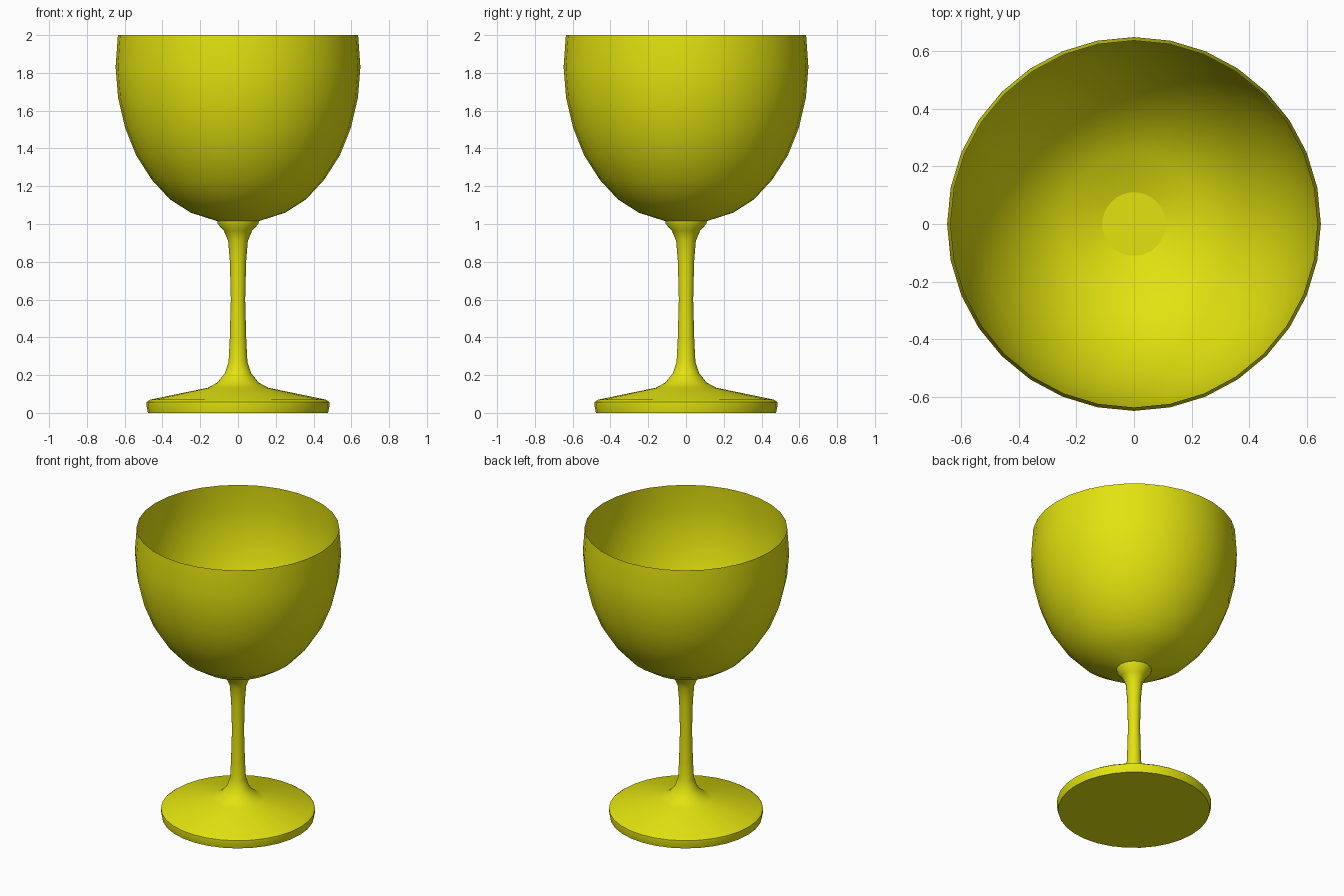
import bpy, bmesh, math

if "Cube" in bpy.data.objects:
    bpy.data.objects.remove(bpy.data.objects["Cube"])

SEGMENTS = 32

yellow = bpy.data.materials.new("yellow")
yellow.diffuse_color = (0.76, 0.76, 0.005, 1)
yellow.use_nodes = True
yellow.node_tree.nodes["Principled BSDF"].inputs["Base Color"].default_value = yellow.diffuse_color


def lathe(name, profile, cap_start=False, cap_end=False, smooth_angle=35):
    """Spin a (radius, height) profile, listed bottom to top, around z."""
    bm = bmesh.new()
    rings = []
    for r, z in profile:
        rings.append([bm.verts.new((r * math.cos(2 * math.pi * i / SEGMENTS),
                                    r * math.sin(2 * math.pi * i / SEGMENTS), z))
                      for i in range(SEGMENTS)])
    for low, high in zip(rings, rings[1:]):
        for i in range(SEGMENTS):
            j = (i + 1) % SEGMENTS
            bm.faces.new((low[i], low[j], high[j], high[i]))
    if cap_start:
        bm.faces.new(rings[0][::-1])
    if cap_end:
        bm.faces.new(rings[-1])
    mesh = bpy.data.meshes.new(name)
    bm.to_mesh(mesh)
    bm.free()
    mesh.materials.append(yellow)
    obj = bpy.data.objects.new(name, mesh)
    bpy.context.collection.objects.link(obj)
    bpy.ops.object.select_all(action='DESELECT')
    obj.select_set(True)
    bpy.context.view_layer.objects.active = obj
    bpy.ops.object.shade_smooth_by_angle(angle=math.radians(smooth_angle))
    return obj


# Thin open bowl
lathe("bowl", [(0.11, 1.015), (0.25, 1.06), (0.36, 1.13), (0.457, 1.235),
               (0.54, 1.365), (0.598, 1.51), (0.635, 1.67), (0.648, 1.83),
               (0.636, 2.0)])

# Foot and flared stem, closed by the disc that forms the bowl's floor
lathe("foot_and_stem", [(0.477, 0.0), (0.485, 0.04), (0.484, 0.057), (0.465, 0.07),
                        (0.16, 0.133), (0.11, 0.16), (0.07, 0.21), (0.05, 0.27),
                        (0.044, 0.38), (0.038, 0.6), (0.043, 0.8), (0.052, 0.91),
                        (0.075, 0.965), (0.108, 1.0), (0.11, 1.015)],
      cap_start=True, cap_end=True, smooth_angle=50)
